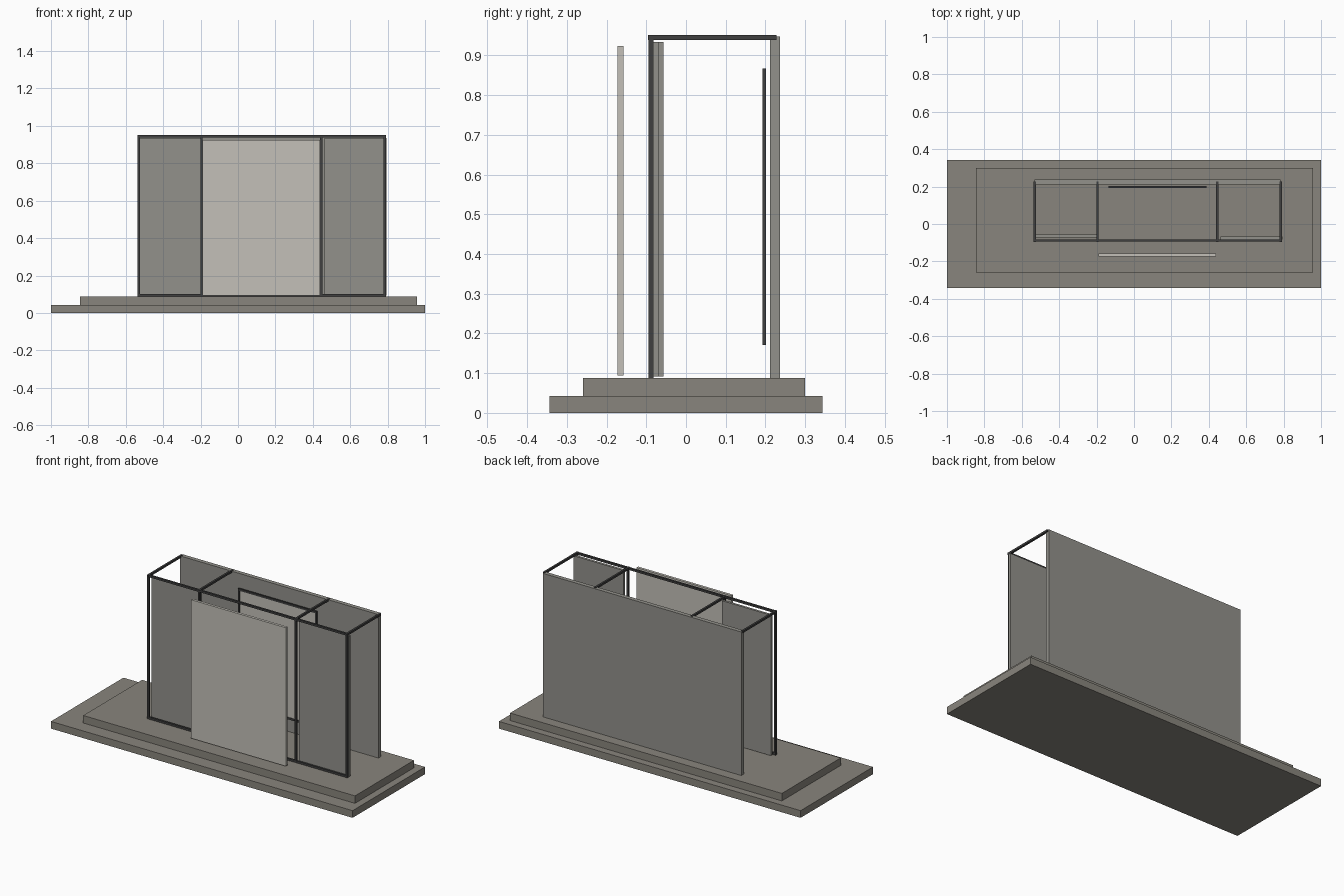
import bpy

if "Cube" in bpy.data.objects:
    bpy.data.objects.remove(bpy.data.objects["Cube"])


def material(name, r, g, b):
    m = bpy.data.materials.new(name)
    m.diffuse_color = (r, g, b, 1)
    m.use_nodes = True
    m.node_tree.nodes["Principled BSDF"].inputs["Base Color"].default_value = m.diffuse_color
    return m


STONE = material("stone", 0.25, 0.235, 0.205)
DARK = material("dark_metal", 0.05, 0.05, 0.05)
WALL = material("wall_grey", 0.29, 0.285, 0.26)
PALE = material("pale_panel", 0.55, 0.53, 0.48)


def box(name, x, y, z, mat):
    """Box from (min, max) pairs."""
    bpy.ops.mesh.primitive_cube_add(
        size=1, location=[(a + b) / 2 for a, b in (x, y, z)])
    o = bpy.context.object
    o.name = name
    o.scale = [b - a for a, b in (x, y, z)]
    bpy.ops.object.transform_apply(location=False, rotation=False, scale=True)
    o.data.materials.append(mat)
    return o


# Stepped plinth
box("lower_plinth", (-1, 1), (-0.343, 0.343), (0, 0.043), STONE)
box("upper_plinth", (-0.845, 0.957), (-0.259, 0.299), (0.043, 0.088), STONE)

# Back wall
box("back_wall", (-0.533, 0.783), (0.212, 0.237), (0.088, 0.948), WALL)

# Front frame: posts, with a cross rail running back to the wall from each
T = 0.006
for i, x in enumerate((-0.531, -0.195, 0.445, 0.784)):
    box(f"front_post_{i}", (x - T, x + T), (-0.094, -0.082), (0.088, 0.94), DARK)
    box(f"cross_rail_{i}", (x - T, x + T), (-0.096, 0.228), (0.939, 0.951), DARK)
for name, z in (("bottom_rail", 0.094), ("top_rail", 0.945)):
    box(name, (-0.531, 0.784), (-0.094, -0.082), (z - T, z + T), DARK)

# Side panels and the sliding panel standing in front
box("left_panel", (-0.523, -0.198), (-0.071, -0.057), (0.092, 0.934), WALL)
box("right_panel", (0.463, 0.795), (-0.083, -0.068), (0.092, 0.934), WALL)
box("sliding_panel", (-0.189, 0.438), (-0.173, -0.157), (0.094, 0.924), PALE)

# Framed inner panel in front of the back wall
X0, X1, Z0, Z1, W = -0.135, 0.387, 0.171, 0.867, 0.012
Y = (0.192, 0.202)
box("inner_frame_left", (X0, X0 + W), Y, (Z0, Z1), DARK)
box("inner_frame_right", (X1 - W, X1), Y, (Z0, Z1), DARK)
box("inner_frame_bottom", (X0 + W, X1 - W), Y, (Z0, Z0 + W), DARK)
box("inner_frame_top", (X0 + W, X1 - W), Y, (Z1 - W, Z1), DARK)
box("inner_pane", (X0 + W, X1 - W), (0.195, 0.200), (Z0 + W, Z1 - W), PALE)
